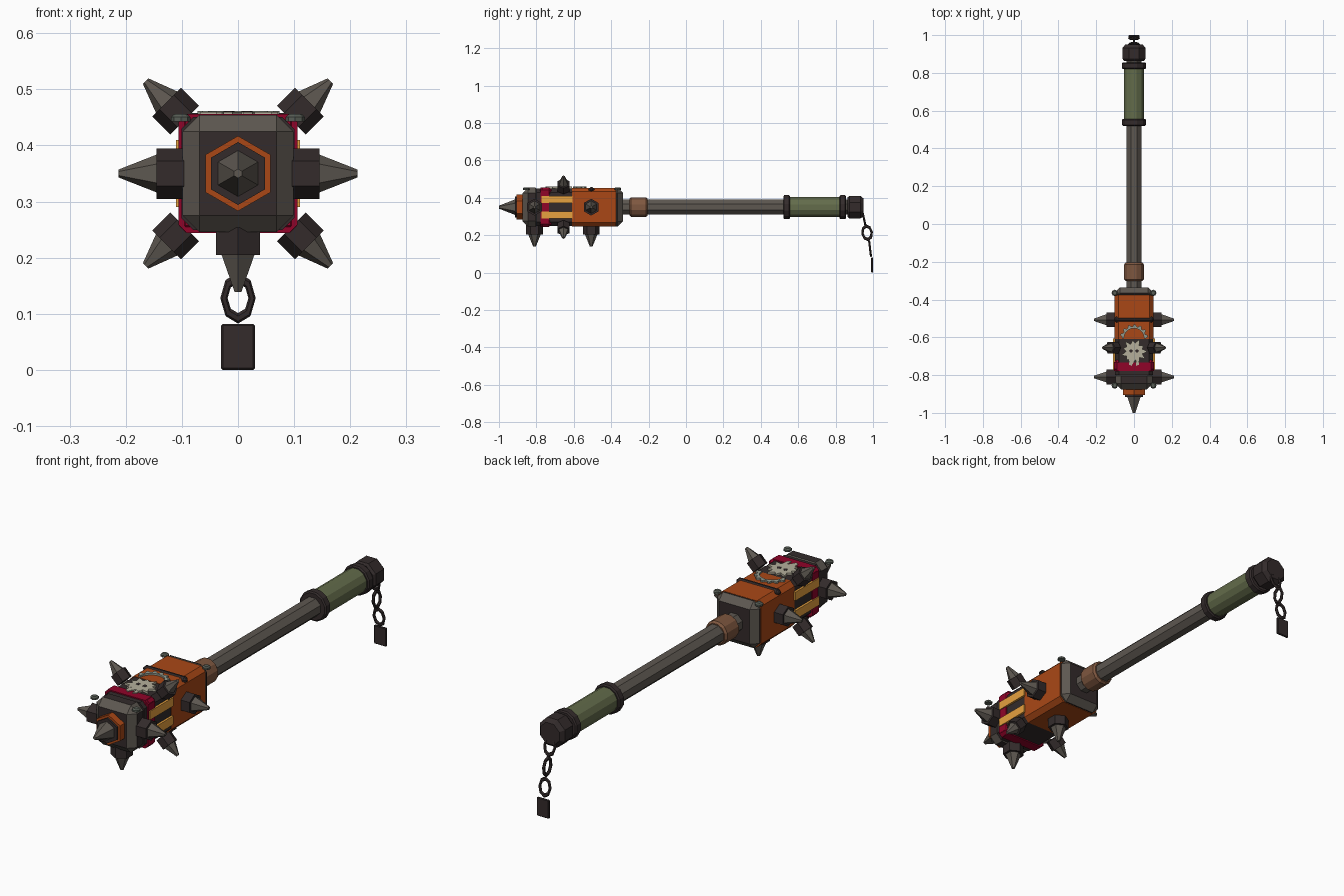
import bpy, bmesh
from math import pi, sin, cos
from mathutils import Vector, Matrix

if "Cube" in bpy.data.objects:
    bpy.data.objects.remove(bpy.data.objects["Cube"])

MID = 0.35  # height of the main axis


def material(name, rgb):
    m = bpy.data.materials.new(name)
    m.use_nodes = True
    m.diffuse_color = (*rgb, 1)
    m.node_tree.nodes["Principled BSDF"].inputs["Base Color"].default_value = (*rgb, 1)
    return m


dark = material("dark iron", (0.033, 0.024, 0.024))
steel = material("worn steel", (0.11, 0.096, 0.081))
orange = material("rust orange", (0.40, 0.064, 0.008))
red = material("crimson paint", (0.28, 0.001, 0.022))
yellow = material("hazard yellow", (0.80, 0.36, 0.05))
green = material("olive grip", (0.125, 0.15, 0.07))
brown = material("copper brown", (0.21, 0.095, 0.05))
bone = material("bone paint", (0.46, 0.43, 0.33))
sage = material("sage metal", (0.30, 0.33, 0.27))
bolt = material("bolt metal", (0.10, 0.115, 0.095))


def finish(name, bm, *mats):
    bmesh.ops.recalc_face_normals(bm, faces=bm.faces)
    me = bpy.data.meshes.new(name)
    bm.to_mesh(me)
    bm.free()
    for m in mats:
        me.materials.append(m)
    ob = bpy.data.objects.new(name, me)
    bpy.context.collection.objects.link(ob)
    return ob


def lathe(name, origin, direction, profile, mats, sides=6, turn=pi / 2, split=None):
    """Faceted turned part: profile is (distance, radius) along direction.
    Rings from index split onwards use the second material."""
    rot = Vector(direction).to_track_quat('Z', 'Y').to_matrix()
    bm = bmesh.new()
    rings = []
    for d, r in profile:
        rings.append([bm.verts.new(Vector(origin) + rot @ Vector(
            (r * cos(turn + 2 * pi * k / sides), r * sin(turn + 2 * pi * k / sides), d)))
            for k in range(sides)])
    for i, (a, b) in enumerate(zip(rings, rings[1:])):
        for k in range(sides):
            f = bm.faces.new((a[k - 1], a[k], b[k], b[k - 1]))
            f.material_index = int(split is not None and i >= split)
    bm.faces.new(rings[0])
    bm.faces.new(rings[-1]).material_index = int(split is not None)
    return finish(name, bm, *mats)


def block(name, centre, size, bevel, *mats):
    """Chamfered box; chamfers take the second material if given."""
    bm = bmesh.new()
    bmesh.ops.create_cube(bm, size=1, matrix=Matrix.Translation(centre) @ Matrix.Diagonal((*size, 1)))
    if bevel:
        bmesh.ops.bevel(bm, geom=bm.edges[:], offset=bevel, segments=1, affect='EDGES')
    bm.normal_update()
    if len(mats) > 1:
        for f in bm.faces:
            f.material_index = int(max(abs(c) for c in f.normal) < 0.99)
    return finish(name, bm, *mats)


def extruded(name, points, vec, mat):
    """Solid made by pushing a flat outline along a vector."""
    bm = bmesh.new()
    base = bm.faces.new([bm.verts.new(p) for p in points])
    out = bmesh.ops.extrude_face_region(bm, geom=[base])
    bmesh.ops.translate(bm, vec=vec,
                        verts=[g for g in out["geom"] if isinstance(g, bmesh.types.BMVert)])
    return finish(name, bm, mat)


def section(name, y0, y1, half, corner, mat):
    """Head section between two stations, with chamfered long edges only."""
    a, b = half, half - corner
    outline = [(a, b), (b, a), (-b, a), (-a, b), (-a, -b), (-b, -a), (b, -a), (a, -b)]
    return extruded(name, [(x, y0, MID + z) for x, z in outline], (0, y1 - y0, 0), mat)


def plate(name, points, z, thick, mat):
    return extruded(name, [(x, y, z) for x, y in points], (0, 0, thick), mat)


# Head body
section("head_core", -0.80, -0.60, 0.101, 0.022, dark)
section("head_rear_body", -0.61, -0.375, 0.103, 0.02, orange)
section("head_red_band", -0.778, -0.732, 0.106, 0.015, red)
block("head_top_strap", (0, -0.506, 0.443), (0.212, 0.032, 0.030), 0.012, dark)
block("head_front_cap", (0, -0.825, MID), (0.198, 0.10, 0.209), 0.03, dark, steel)
block("head_rear_cap", (0, -0.368, MID), (0.206, 0.062, 0.208), 0.028, dark, steel)

# Hazard strips, red corner rails and bolts on both sides
for s, side in ((1, "left"), (-1, "right")):
    for v, level in ((1, "upper"), (-1, "lower")):
        block(f"{side}_{level}_hazard_strip", (s * 0.10, -0.69, MID + v * 0.041),
              (0.021, 0.165, 0.038), 0, yellow)
        block(f"{side}_{level}_red_rail", (s * 0.088, -0.75, MID + v * 0.082),
              (0.035, 0.06, 0.046), 0.012, red)
    for y, end in ((-0.855, "front"), (-0.365, "rear")):
        lathe(f"{side}_{end}_bolt", (s * 0.102, y, 0.443), (0, 0, 1),
              [(0, 0.017), (0.008, 0.017), (0.013, 0.011)], [bolt], 8)


# Spikes: a dark socket and a steel point
def spike(name, origin, direction, socket, point, r):
    lathe(name, origin, direction,
          [(-0.004, r), (socket, r), (socket, r * 0.75), (socket + point, 0.007)],
          [dark, steel], split=2)


for y, end in ((-0.81, "front"), (-0.507, "rear")):
    spike(f"left_{end}_spike", (0.10, y, MID), (1, 0, 0), 0.045, 0.068, 0.045)
    spike(f"right_{end}_spike", (-0.10, y, MID), (-1, 0, 0), 0.045, 0.068, 0.045)
    spike(f"bottom_{end}_spike", (0, y, 0.25), (0, 0, -1), 0.045, 0.066, 0.045)
for s, side in ((1, "left"), (-1, "right")):
    for v, level in ((1, "upper"), (-1, "lower")):
        spike(f"{side}_{level}_corner_spike", (s * 0.098, -0.655, MID + v * 0.098),
              (s, 0, v), 0.041, 0.053, 0.036)

# Nose spike with its hexagonal collar
lathe("nose_collar", (0, -0.87, MID), (0, -1, 0), [(0, 0.067), (0.036, 0.067)], [orange])
lathe("nose_spike", (0, -0.87, MID), (0, -1, 0),
      [(0, 0.056), (0.045, 0.056), (0.045, 0.041), (0.13, 0.008)], [dark, steel], split=2)

# Painted emblem: half gear above a jagged splash with two holes
TOP = 0.451
gear = []
teeth = 7
for k in range(teeth * 4 + 1):
    a = pi * k / (teeth * 4)
    r = 0.074 if k % 4 in (1, 2) else 0.063
    gear.append((r * cos(a), -0.605 + r * sin(a)))
gear += [(0.053 * cos(pi * k / 12), -0.605 + 0.053 * sin(pi * k / 12)) for k in range(12, -1, -1)]
plate("gear_arc", gear, TOP + 0.002, 0.008, sage)
splash = []
for k in range(22):
    a = 2 * pi * k / 22
    r = (0.071, 0.046, 0.060, 0.042)[k % 4]
    splash.append((r * cos(a), -0.675 + r * sin(a)))
plate("splash", splash, TOP, 0.009, bone)
for s, side in ((1, "left"), (-1, "right")):
    plate(f"{side}_splash_hole", [(s * 0.016 + 0.010 * cos(k * pi / 3), -0.672 + 0.010 * sin(k * pi / 3))
                                  for k in range(6)], TOP + 0.008, 0.002, dark)
    plate(f"{side}_splash_leg", [(s * 0.010, -0.70), (s * 0.030, -0.70), (s * 0.026, -0.745),
                                 (s * 0.010, -0.752)], TOP, 0.0085, bone)


# Shaft, collar, grip, rings and pommel
def shaft_part(name, profile, mat, sides=8):
    return lathe(name, (0, 0, MID), (0, 1, 0), profile, [mat], sides, pi / 2 + pi / sides)


shaft_part("shaft", [(-0.36, 0.043), (0.88, 0.043)], steel)
shaft_part("shaft_collar", [(-0.302, 0.046), (-0.294, 0.054), (-0.214, 0.054), (-0.205, 0.046)], brown, 12)
shaft_part("grip", [(0.53, 0.055), (0.85, 0.055)], green, 12)
for name, y in (("grip_front_ring", 0.538), ("grip_rear_ring", 0.838)):
    shaft_part(name, [(y - 0.018, 0.060), (y - 0.013, 0.066), (y + 0.013, 0.066), (y + 0.018, 0.060)], dark, 12)
shaft_part("pommel", [(0.864, 0.057), (0.874, 0.066), (0.932, 0.066), (0.950, 0.050)], dark)


# Chain of alternating links
def link(name, centre, turn, tilt):
    bpy.ops.mesh.primitive_torus_add(major_segments=8, minor_segments=6,
                                     major_radius=0.025, minor_radius=0.0065)
    ob = bpy.context.object
    ob.name = name
    ob.data.transform(Matrix.Translation(centre) @ Matrix.Rotation(tilt, 4, 'X')
                      @ Matrix.Rotation(turn, 4, 'Z') @ Matrix.Diagonal((1, 1, 1.45, 1))
                      @ Matrix.Rotation(pi / 2, 4, 'X'))
    ob.data.materials.append(dark)


link("chain_link_top", (0, 0.950, 0.295), 0, 0.22)
link("chain_link_middle", (0, 0.968, 0.213), pi / 2, 0.15)
link("chain_link_bottom", (0, 0.984, 0.128), 0, 0.12)
block("chain_tag", (0, 0.995, 0.041), (0.06, 0.010, 0.082), 0.003, dark)
